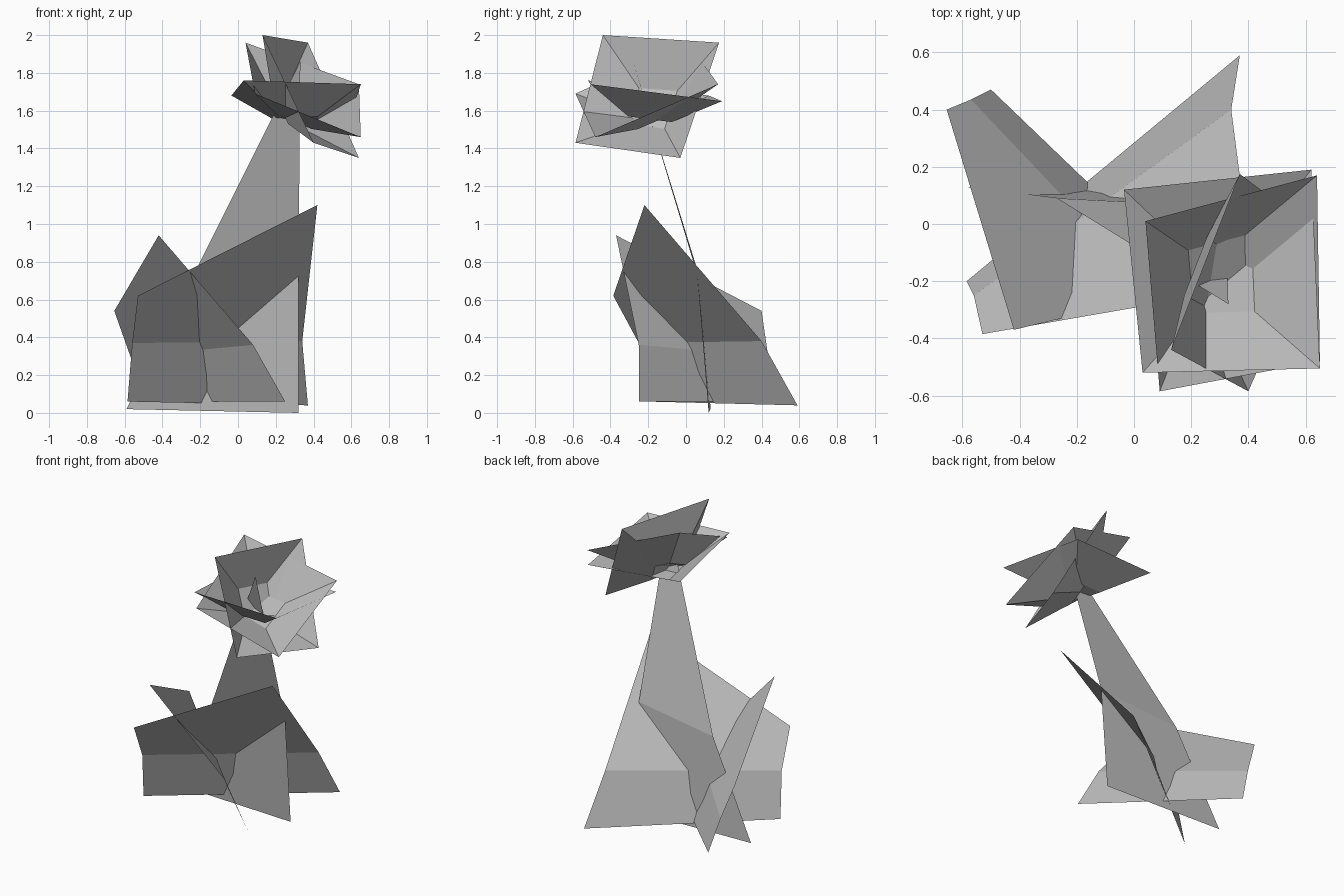
import bpy
import bmesh
from mathutils import Vector

cube = bpy.data.objects.get("Cube")
if cube:
    bpy.data.objects.remove(cube, do_unlink=True)

# One matte grey for the whole plant
grey = bpy.data.materials.new("plain grey")
grey.use_nodes = True
tone = (0.5, 0.5, 0.5, 1)
grey.diffuse_color = tone
grey.node_tree.nodes["Principled BSDF"].inputs["Base Color"].default_value = tone


def finish(name, bm):
    mesh = bpy.data.meshes.new(name)
    bm.to_mesh(mesh)
    bm.free()
    mesh.materials.append(grey)
    obj = bpy.data.objects.new(name, mesh)
    bpy.context.collection.objects.link(obj)
    return obj


def folded_sheet(name, left_edge, right_edge, tip=None):
    """Flat-faced sheet between two edges, optionally closed by a point."""
    bm = bmesh.new()
    left = [bm.verts.new(p) for p in left_edge]
    right = [bm.verts.new(p) for p in right_edge]
    for i in range(len(left) - 1):
        bm.faces.new((left[i], right[i], right[i + 1], left[i + 1]))
    if tip:
        bm.faces.new((left[-1], right[-1], bm.verts.new(tip)))
    return finish(name, bm)


def petal_cup(name, corners, depth=0.15, taper=0.33):
    """Four flared petals around a small square base."""
    rim = [Vector(c) for c in corners]
    centre = sum(rim, Vector()) / len(rim)
    axis = (rim[2] - rim[0]).cross(rim[3] - rim[1]).normalized()
    bm = bmesh.new()
    top = [bm.verts.new(p) for p in rim]
    base = [bm.verts.new(centre + (p - centre) * taper - axis * depth) for p in rim]
    for i in range(len(rim)):
        j = (i + 1) % len(rim)
        bm.faces.new((top[i], top[j], base[j], base[i]))
    bm.faces.new(base)
    return finish(name, bm)


# Stem: broad folded blade that narrows to a point inside the flower
folded_sheet(
    "stem",
    [(-0.59, 0.13, 0.02), (-0.27, 0.09, 0.66)],
    [(0.32, 0.12, 0.0), (0.32, 0.06, 0.73)],
    tip=(0.33, -0.28, 1.86),
)

# Leaves: two crossing sheets, each with a fold
folded_sheet(
    "large_leaf",
    [(-0.585, -0.2, 0.06), (-0.56, -0.25, 0.37), (-0.53, -0.385, 0.62)],
    [(0.37, 0.59, 0.04), (0.34, 0.4, 0.38), (0.42, -0.22, 1.1)],
)
folded_sheet(
    "side_leaf",
    [(-0.5, 0.47, 0.06), (-0.57, 0.435, 0.3), (-0.655, 0.4, 0.54)],
    [(0.25, -0.25, 0.06), (0.08, -0.25, 0.36), (-0.42, -0.37, 0.94)],
)

# Flower: three square cups sharing one centre (corners run counterclockwise)
petal_cup("upright_petals", [
    (0.03, -0.52, 1.76), (0.65, -0.505, 1.74), (0.62, 0.19, 1.65), (-0.035, 0.12, 1.68)])
petal_cup("tilted_petals", [
    (0.09, -0.585, 1.69), (0.65, -0.48, 1.46), (0.64, 0.17, 1.74), (0.04, 0.01, 1.96)])
petal_cup("sideways_petals", [
    (0.13, -0.44, 2.0), (0.4, -0.585, 1.43), (0.64, -0.03, 1.35), (0.37, 0.175, 1.96)])
